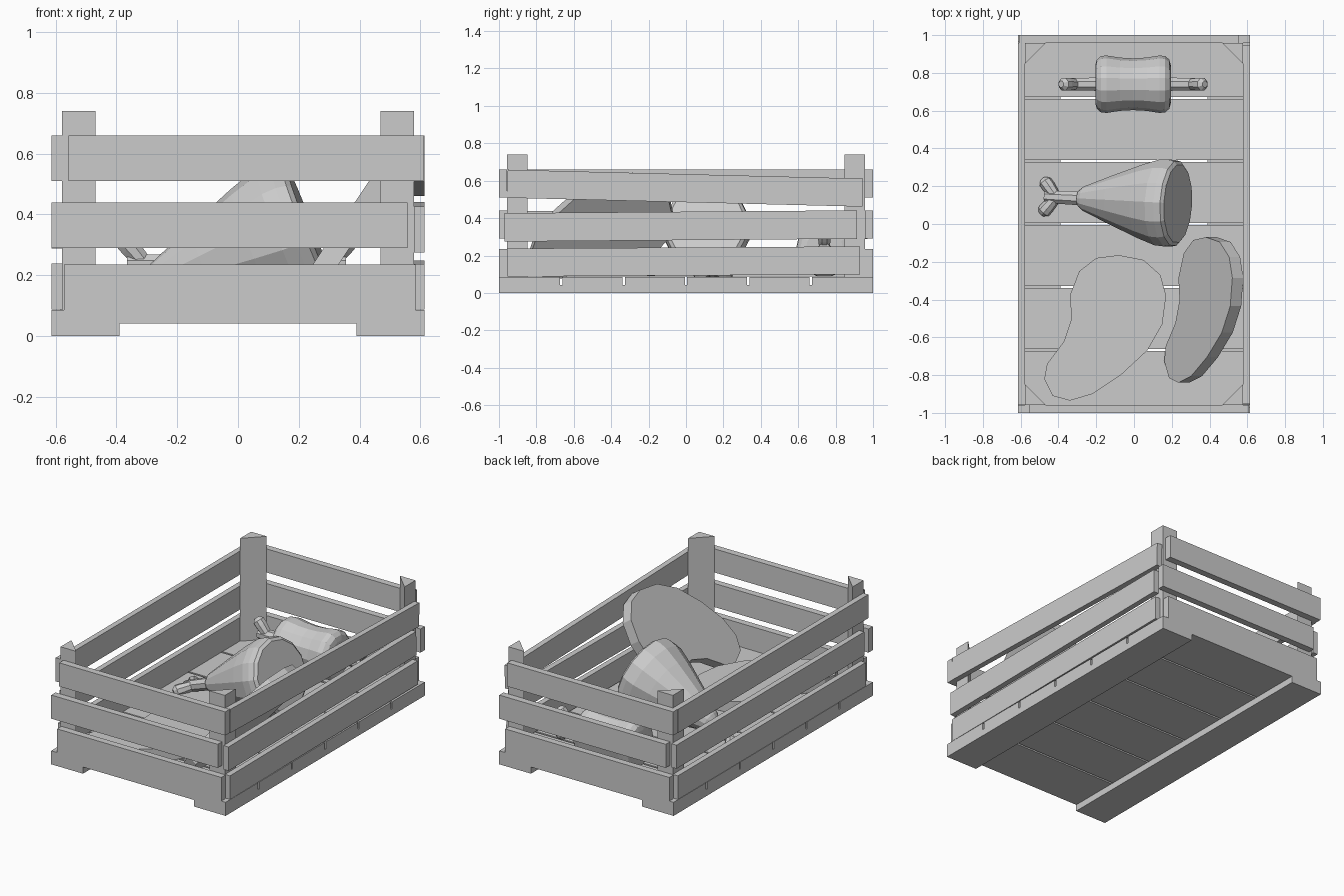
import bpy, bmesh
from math import radians, cos, sin, pi
from mathutils import Matrix, Vector

if "Cube" in bpy.data.objects:
    bpy.data.objects.remove(bpy.data.objects["Cube"])


def make(name, verts, faces, matrix=Matrix()):
    me = bpy.data.meshes.new(name)
    me.from_pydata(verts, [], faces)
    bm = bmesh.new()
    bm.from_mesh(me)
    bmesh.ops.recalc_face_normals(bm, faces=bm.faces)
    bm.to_mesh(me)
    bm.free()
    ob = bpy.data.objects.new(name, me)
    bpy.context.collection.objects.link(ob)
    ob.matrix_world = matrix
    return ob


def prism(name, outline, z0, z1, matrix=Matrix()):
    n = len(outline)
    verts = [(x, y, z) for z in (z0, z1) for x, y in outline]
    faces = [tuple(range(n)), tuple(range(n, 2 * n))]
    faces += [(i, (i + 1) % n, n + (i + 1) % n, n + i) for i in range(n)]
    return make(name, verts, faces, matrix)


def box(name, x, y, z, tilt=0.0, turn=0.0):
    """Box from ranges; tilt about x in radians, turn about the world z axis."""
    c = Vector((sum(x) / 2, sum(y) / 2, sum(z) / 2))
    hx, hy, hz = (x[1] - x[0]) / 2, (y[1] - y[0]) / 2, (z[1] - z[0]) / 2
    m = Matrix.Rotation(turn, 4, 'Z') @ Matrix.Translation(c) @ Matrix.Rotation(tilt, 4, 'X')
    return prism(name, [(-hx, -hy), (hx, -hy), (hx, hy), (-hx, hy)], -hz, hz, m)


def revolve(name, profile, matrix, sides):
    """Solid of revolution about local x; profile is (distance, radius)."""
    verts, faces, n = [], [], sides
    for s, r in profile:
        verts += [(s, r * cos(2 * pi * (k + .5) / n), r * sin(2 * pi * (k + .5) / n)) for k in range(n)]
    for j in range(len(profile) - 1):
        for k in range(n):
            l = (k + 1) % n
            faces.append((j * n + k, j * n + l, (j + 1) * n + l, (j + 1) * n + k))
    faces += [tuple(range(n)), tuple(range(len(verts) - n, len(verts)))]
    return make(name, verts, faces, matrix)


def bone(name, x0, x1, matrix):
    """Shaft along local x from x0 to x1, ending in two lobes spread along local y."""
    d = 1 if x1 > x0 else -1
    revolve(name + "_shaft", [(x0, .04), (x1 - d * .06, .036), (x1 - d * .02, .034)], matrix, 8)
    for side in (-1, 1):
        start = Matrix.Translation((x1 - d * .07, side * .01, 0))
        ang = side * radians(50) if d > 0 else pi - side * radians(50)
        lobe = matrix @ start @ Matrix.Rotation(ang, 4, 'Z')
        revolve(name + "_lobe", [(0, .03), (.06, .036), (.09, .036), (.11, .018)], lobe, 8)


# Crate floor: planks on two runners
for i in range(6):
    y0 = -1 + i / 3
    lo = y0 + (.006 if i else 0)
    hi = y0 + 1 / 3 - (.006 if i < 5 else 0)
    box("floor_plank", (-.613, .613), (lo, hi), (.042, .086))
for x in ((-.613, -.39), (.39, .613)):
    box("runner", x, (-1, 1), (0, .042))

# Triangular corner posts
for sx in (-1, 1):
    for sy in (-1, 1):
        a, b = sx * .578, sy * .957
        prism("corner_post", [(a, b), (a - sx * .11, b), (a, b - sy * .11)], .086, .74)

# Front slats, repeated half a turn round for the back
for turn in (0, pi):
    tag = "back_slat" if turn else "front_slat"
    for x, z in (((-.572, .583), (.086, .236)), ((-.613, .558), (.29, .44)), ((-.557, .61), (.51, .66))):
        box(tag, x, (-1, -.957), z, 0, turn)

# Side slats: the right ones hang slightly crooked
for y, z, tilt in (((-.955, .93), (.093, .243), .006), ((-.97, .915), (.282, .434), .008),
                   ((-.955, .945), (.485, .635), -.025)):
    box("right_slat", (.578, .613), y, z, tilt)
for y, z in (((-.93, .957), (.088, .238)), ((-.915, .97), (.288, .438)), ((-.955, .957), (.51, .66))):
    box("left_slat", (-.613, -.578), y, z)

# Two bean-shaped steaks: one flat, one leaning on the right wall
steak = [(-.34, -.935), (-.43, -.91), (-.475, -.82), (-.46, -.74), (-.37, -.62), (-.33, -.5),
         (-.34, -.38), (-.29, -.25), (-.2, -.18), (-.08, -.165), (.05, -.19), (.14, -.27),
         (.17, -.38), (.15, -.53), (.07, -.67), (-.07, -.8), (-.22, -.9)]
steak = [(x + .153, y + .55) for x, y in steak]
prism("flat_steak", steak, -.075, 0, Matrix.Translation((-.153, -.55, .165)))
lean = Matrix.Translation((.34, -.455, .375)) @ Matrix.Rotation(radians(-56), 4, 'Y')
prism("leaning_steak", steak, -.07, 0, lean)

# Drumstick, tilted upward toward its cut end
leg = (Matrix.Translation((-.28, .135, .17)) @ Matrix.Rotation(radians(-3), 4, 'Z')
       @ Matrix.Rotation(radians(-21), 4, 'Y'))
revolve("drumstick_meat", [(-.01, .045), (.015, .065), (.18, .133), (.35, .2), (.45, .233),
                           (.5, .236), (.535, .228), (.55, .21)], leg, 14)
bone("drumstick_bone", .02, -.22, leg)

# Rolled joint with a bone through it, lobes spread vertically
joint = Matrix.Translation((-.005, .74, .235)) @ Matrix.Rotation(pi / 2, 4, 'X')
half = [(.2, .1), (.192, .13), (.17, .149), (.14, .152), (.07, .141)]
profile = [(-s, r) for s, r in half] + [(0, .137)] + half[::-1]
revolve("rolled_meat", profile, joint, 14)
for end in (-1, 1):
    bone("joint_bone", 0, end * .38, joint)
